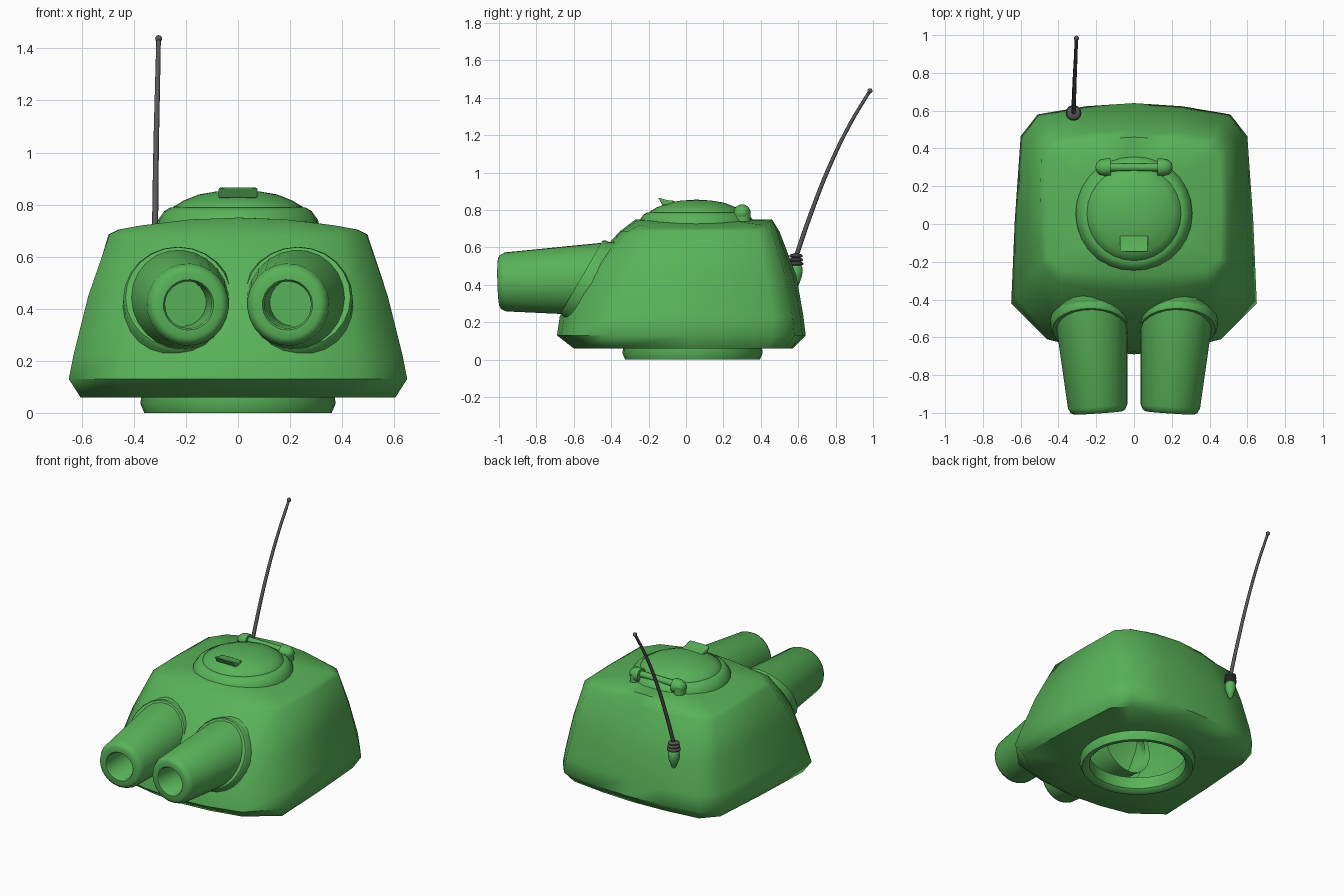
import bpy, bmesh, math
from mathutils import Vector

if "Cube" in bpy.data.objects:
    bpy.data.objects.remove(bpy.data.objects["Cube"])


def material(name, rgb):
    m = bpy.data.materials.new(name)
    m.diffuse_color = (*rgb, 1)
    m.use_nodes = True
    m.node_tree.nodes["Principled BSDF"].inputs["Base Color"].default_value = m.diffuse_color
    return m


GREEN = material("green_paint", (0.10, 0.45, 0.10))
DARK = material("dark_metal", (0.10, 0.10, 0.10))


def finish(name, bm, mat=GREEN, angle=45, recalc=True):
    if recalc:
        bmesh.ops.recalc_face_normals(bm, faces=bm.faces)
    me = bpy.data.meshes.new(name)
    bm.to_mesh(me)
    bm.free()
    for p in me.polygons:
        p.use_smooth = True
    me.set_sharp_from_angle(angle=math.radians(angle))
    me.materials.append(mat)
    ob = bpy.data.objects.new(name, me)
    bpy.context.collection.objects.link(ob)
    return ob


def loft(bm, rings):
    """Join closed rings of equal point count; a one-point ring is a pole."""
    rows = [[bm.verts.new(p) for p in r] for r in rings]
    for a, b in zip(rows, rows[1:]):
        n = max(len(a), len(b))
        for i in range(n):
            j = (i + 1) % n
            if len(a) == 1:
                bm.faces.new((a[0], b[j], b[i]))
            elif len(b) == 1:
                bm.faces.new((a[i], a[j], b[0]))
            else:
                bm.faces.new((a[i], a[j], b[j], b[i]))
    return rows


def lathe(name, profile, loc, axis=(0, 0, 1), sides=24, mat=GREEN, scale=(1, 1, 1), angle=45):
    """Spin (radius, height) points about an axis through loc."""
    q = Vector((0, 0, 1)).rotation_difference(Vector(axis))
    rings = []
    for r, h in profile:
        n = 1 if r == 0 else sides
        rings.append([(r * math.cos(2 * math.pi * i / n), r * math.sin(2 * math.pi * i / n), h)
                      for i in range(n)])
    rings = [[Vector(loc) + q @ Vector([c * s for c, s in zip(p, scale)]) for p in r] for r in rings]
    bm = bmesh.new()
    loft(bm, rings)
    return finish(name, bm, mat, angle)


# Turret body: plan outlines stacked by height
# z, front y, front corner, side front, side rear, rear corner, rear y
OUTLINES = [
    (0.06, -0.60, (0.41, -0.54), (0.605, -0.39), (0.56, 0.43), (0.47, 0.53), 0.57),
    (0.13, -0.69, (0.46, -0.61), (0.65, -0.42), (0.60, 0.465), (0.51, 0.58), 0.64),
    (0.23, -0.675, (0.45, -0.59), (0.63, -0.385), (0.583, 0.46), (0.50, 0.57), 0.628),
    (0.45, -0.57, (0.42, -0.51), (0.575, -0.31), (0.545, 0.43), (0.46, 0.53), 0.59),
    (0.685, -0.355, (0.40, -0.315), (0.493, -0.205), (0.49, 0.385), (0.42, 0.46), 0.50),
    (None, -0.27, (0.37, -0.25), (0.455, -0.18), (0.455, 0.36), (0.38, 0.42), 0.46),
]


def crown(x):
    return 0.75 - 0.045 * (x / 0.455) ** 2


def outline(z, yf, fc, sf, sr, rc, yr):
    front = (fc[0] * 0.5, yf + (fc[1] - yf) * 0.28)
    rear = (rc[0] * 0.5, yr + (rc[1] - yr) * 0.28)
    side = ((sf[0] + sr[0]) / 2 + 0.006, (sf[1] + sr[1]) / 2)
    half = [front, fc, sf, side, sr, rc, rear]
    pts = [(0, yf)] + half + [(0, yr)] + [(-x, y) for x, y in reversed(half)]
    return [Vector((x, y, crown(x) if z is None else z)) for x, y in pts]


rings = [outline(*o) for o in OUTLINES]
hole = []
for p in rings[0]:
    a = math.atan2(p.y - 0.035, p.x)
    hole.append(Vector((0.34 * math.cos(a), 0.035 + 0.34 * math.sin(a), 0.06)))
deck = [Vector((p.x * 0.5, 0.08 + (p.y - 0.08) * 0.5, crown(p.x * 0.5))) for p in rings[-1]]
bm = bmesh.new()
loft(bm, [hole] + rings + [deck, [Vector((0, 0.08, 0.75))]])
finish("turret_body", bm, angle=50)

# Open mounting ring underneath
lathe("mounting_ring", [(0.37, 0.075), (0.375, 0.035), (0.36, 0), (0.335, 0), (0.312, 0.02), (0.31, 0.10)],
      (0, 0.035, 0), sides=32)

# Twin barrels with sloping collars
for s, side in ((-1, "left"), (1, "right")):
    tip, base = Vector((s * 0.19, -1.0, 0.415)), Vector((s * 0.235, -0.35, 0.432))
    d = tip - base
    L = d.length
    lathe("barrel_" + side,
          [(0.203, 0), (0.158, L - 0.035), (0.145, L - 0.008), (0.128, L), (0.097, L),
           (0.09, L - 0.01), (0.09, L - 0.32), (0, L - 0.32)], base, d, sides=24)
    lathe("barrel_collar_" + side,
          [(0.235, -0.12), (0.232, 0), (0.222, 0.014), (0.17, 0.014)],
          (s * 0.23, -0.545, 0.437), (0, -0.87, 0.5), sides=24, scale=(0.91, 1, 1))

# Roof hatch: rim and domed lid
lathe("hatch_rim", [(0.312, 0.69), (0.308, 0.74), (0.283, 0.775), (0.262, 0.788), (0.24, 0.788)],
      (0, 0.055, 0), sides=28)
lathe("hatch_lid", [(0.252, 0.78), (0.248, 0.792), (0.21, 0.815), (0.15, 0.839), (0.08, 0.851), (0, 0.856)],
      (0, 0.055, 0), sides=28)

# Lid grip: small wedge
bm = bmesh.new()
prof = [(-0.15, 0.867), (-0.125, 0.825), (-0.06, 0.83), (-0.065, 0.85), (-0.10, 0.853)]
a = [bm.verts.new((-0.075, y, z)) for y, z in prof]
b = [bm.verts.new((0.075, y, z)) for y, z in prof]
bm.faces.new(a)
bm.faces.new(b)
for i in range(len(prof)):
    j = (i + 1) % len(prof)
    bm.faces.new((a[i], a[j], b[j], b[i]))
grip = finish("hatch_grip", bm)
bev = grip.modifiers.new("soft_edges", "BEVEL")
bev.width = 0.006
bev.segments = 2

# Hatch hinge: bar between two rounded lugs
lathe("hinge_bar", [(0, -0.17), (0.021, -0.17), (0.021, 0.17), (0, 0.17)], (0, 0.30, 0.793), (1, 0, 0), sides=12)
for s, side in ((-1, "left"), (1, "right")):
    lathe("hinge_lug_" + side,
          [(0, -0.04), (0.046, -0.04), (0.046, -0.01), (0.040, 0.015), (0.024, 0.034), (0, 0.04)],
          (s * 0.165, 0.30, 0.785), (s, 0, 0), sides=16)
    lathe("hinge_foot_" + side, [(0.045, 0.70), (0.045, 0.79), (0, 0.79)], (s * 0.165, 0.30, 0), sides=12,
          scale=(0.8, 1, 1))

# Aerial base, spring and whip on the rear wall
lathe("aerial_base", [(0, 0.38), (0.014, 0.395), (0.034, 0.45), (0.036, 0.49), (0.028, 0.505), (0, 0.505)],
      (-0.32, 0.588, 0), sides=14, scale=(1, 1, 1))
coil = [(0, 0.50)]
for i in range(3):
    z, r = 0.503 + i * 0.021, 0.042 - i * 0.003
    coil += [(r - 0.012, z), (r, z + 0.006), (r, z + 0.014), (r - 0.012, z + 0.02)]
lathe("aerial_spring", coil + [(0, 0.572)], (-0.32, 0.588, 0), sides=14, mat=DARK)

WHIP = [(-0.32, 0.588, 0.55), (-0.318, 0.66, 0.76), (-0.314, 0.77, 1.04), (-0.309, 0.877, 1.26), (-0.305, 0.983, 1.437)]
cu = bpy.data.curves.new("aerial_whip", "CURVE")
cu.dimensions = "3D"
cu.bevel_depth = 0.0125
cu.bevel_resolution = 2
cu.resolution_u = 4
cu.use_fill_caps = True
sp = cu.splines.new("BEZIER")
sp.bezier_points.add(len(WHIP) - 1)
for i, (bp, co) in enumerate(zip(sp.bezier_points, WHIP)):
    bp.co = co
    bp.handle_left_type = bp.handle_right_type = "AUTO"
    bp.radius = 1 - 0.075 * i
cu.materials.append(DARK)
bpy.context.collection.objects.link(bpy.data.objects.new("aerial_whip", cu))

bm = bmesh.new()
bmesh.ops.create_uvsphere(bm, u_segments=10, v_segments=6, radius=0.014)
bmesh.ops.translate(bm, verts=bm.verts, vec=WHIP[-1])
finish("aerial_tip", bm, DARK)
